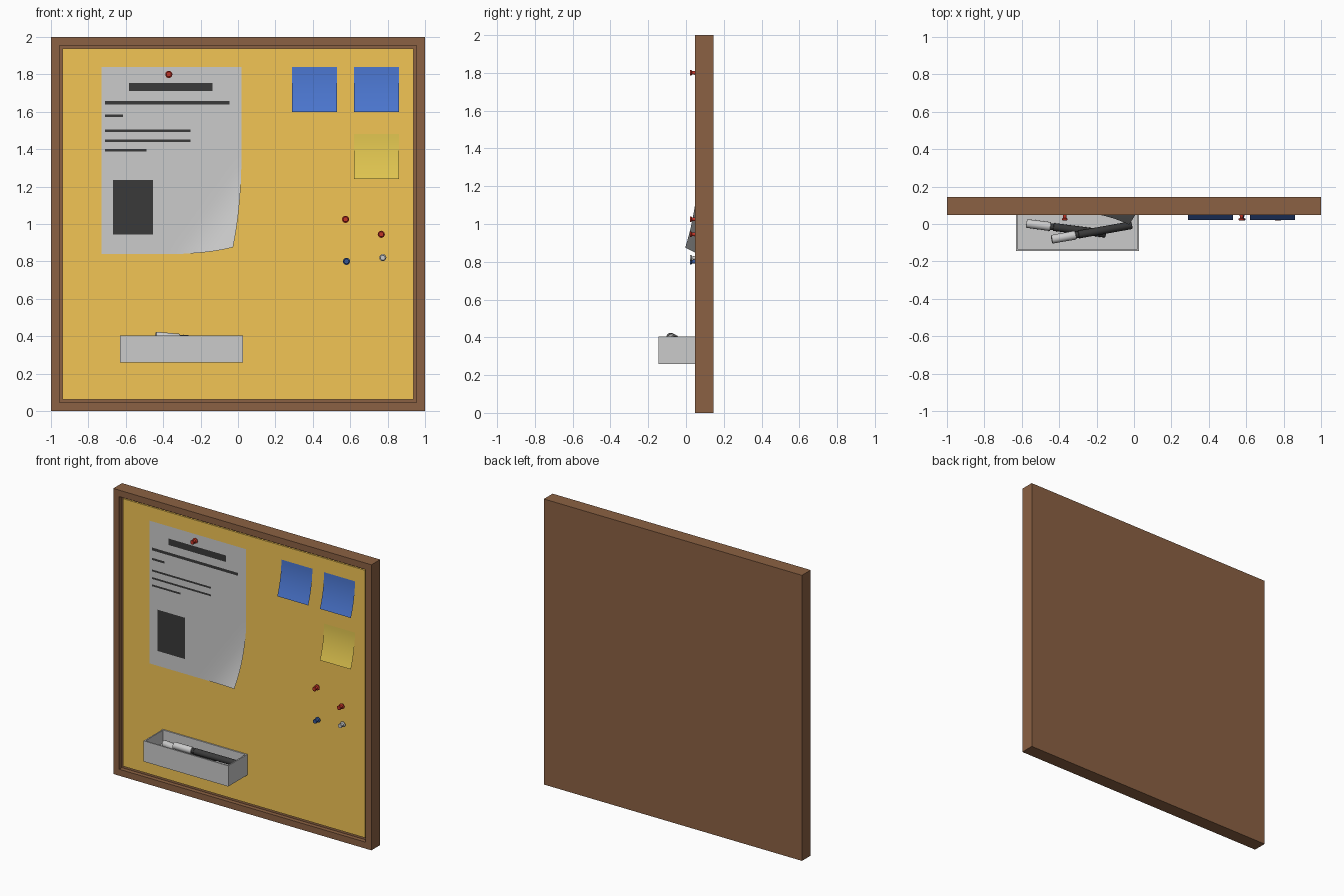
import bpy, bmesh, math
from mathutils import Vector, Matrix

if "Cube" in bpy.data.objects:
    bpy.data.objects.remove(bpy.data.objects["Cube"])

def material(name, r, g, b):
    m = bpy.data.materials.new(name)
    m.diffuse_color = (r, g, b, 1)
    m.use_nodes = True
    m.node_tree.nodes["Principled BSDF"].inputs["Base Color"].default_value = m.diffuse_color
    return m

WOOD = material("wood", .26, .12, .056)
CORK = material("cork", .89, .56, .09)
BLUE = material("blue", .07, .18, .62)
YELLOW = material("yellow", .75, .56, .08)
RED = material("red", .55, .035, .02)
DARK = material("dark", .042, .042, .042)
NAVY = material("navy", .04, .10, .32)

FRONT = 0.048    # front of frame
BOARD = 0.068    # front of cork
BACK = 0.145

def finish(bm, name, mat=None, smooth=False):
    me = bpy.data.meshes.new(name)
    bm.to_mesh(me)
    bm.free()
    ob = bpy.data.objects.new(name, me)
    bpy.context.collection.objects.link(ob)
    if mat:
        me.materials.append(mat)
    if smooth:
        bpy.ops.object.select_all(action='DESELECT')
        ob.select_set(True)
        bpy.context.view_layer.objects.active = ob
        bpy.ops.object.shade_smooth_by_angle(angle=math.radians(40))
    return ob

def box(name, lo, hi, mat=None, hollow=None, wall=0, depth=0):
    """Box; optionally sink a recess into the face whose normal is `hollow`."""
    lo, hi = Vector(lo), Vector(hi)
    bm = bmesh.new()
    bmesh.ops.create_cube(bm, size=1, matrix=Matrix.Translation((lo + hi) / 2)
                          @ Matrix.Diagonal((*(hi - lo), 1)))
    if hollow:
        n = Vector(hollow)
        bm.normal_update()
        face = max(bm.faces, key=lambda f: f.normal.dot(n))
        bmesh.ops.inset_region(bm, faces=[face], thickness=wall)
        new = bmesh.ops.extrude_discrete_faces(bm, faces=[face])["faces"][0]
        bmesh.ops.translate(bm, verts=new.verts, vec=-n * depth)
    return finish(bm, name, mat)

def sheet(name, x0, x1, z0, z1, place, mat=None, nx=1, nz=1):
    """Thin sheet facing -y; place(x, z) gives each point's final position."""
    bm = bmesh.new()
    rows = [[bm.verts.new(place(x0 + (x1 - x0) * i / nx, z0 + (z1 - z0) * j / nz))
             for i in range(nx + 1)] for j in range(nz + 1)]
    for a, b in zip(rows, rows[1:]):
        for i in range(nx):
            bm.faces.new((a[i], a[i + 1], b[i + 1], b[i]))
    return finish(bm, name, mat, smooth=nx * nz > 1)

def lathe(name, start, direction, profile, mat=None, sides=20):
    """Solid turned around `direction`; profile is (distance, radius)."""
    m = Matrix.Translation(start) @ Vector(direction).to_track_quat('Z', 'Y').to_matrix().to_4x4()
    bm = bmesh.new()
    rings = [[bm.verts.new(m @ Vector((r * math.cos(k * math.tau / sides),
                                       r * math.sin(k * math.tau / sides), d)))
              for k in range(sides)] for d, r in profile]
    for a, b in zip(rings, rings[1:]):
        for k in range(sides):
            n = (k + 1) % sides
            bm.faces.new((a[k], a[n], b[n], b[k]))
    bm.faces.new(rings[0][::-1])
    bm.faces.new(rings[-1])
    return finish(bm, name, mat, smooth=True)

# wooden frame with closed back, and cork panel
box("frame", (-1, FRONT, 0), (1, BACK, 2), WOOD, (0, -1, 0), .064, .03)
box("cork_board", (-.937, BOARD, .063), (.937, .08, 1.937), CORK)

# paper sheet with its lower right corner curling away
def curl(x, z):
    d = max(0, (x + .35) * .81 - (z - .84) * .587) / .3
    k = d * d
    return (x - .045 * k, BOARD - .003 - .07 * k, z + .036 * k)

sheet("paper", -.73, .018, .84, 1.84, curl, None, 24, 32)

# printed bars and picture block
def ink(x, z):
    return (x, BOARD - .005, z)

bars = [(-.583, -.137, 1.71, 1.755), (-.712, -.045, 1.638, 1.658),
        (-.712, -.614, 1.571, 1.586), (-.712, -.255, 1.491, 1.504),
        (-.712, -.255, 1.438, 1.451), (-.712, -.49, 1.387, 1.4)]
for i, b in enumerate(bars):
    sheet(f"printed_bar_{i + 1}", *b, ink, DARK)
sheet("printed_picture", -.667, -.455, .945, 1.234, ink, DARK)

# sticky notes, bottoms bending outward
for i, (x, z, mat) in enumerate([(.29, 1.6, BLUE), (.62, 1.6, BLUE), (.62, 1.24, YELLOW)]):
    def bend(px, pz, z=z):
        t = 1 - (pz - z) / .24
        return (px, BOARD - .002 - .045 * t * t, pz)
    sheet(f"sticky_note_{i + 1}", x, x + .24, z, z + .24, bend, mat, 1, 10)

# push pins
pin_profile = [(0, .003), (.010, .003), (.012, .019), (.016, .019), (.020, .010),
               (.036, .009), (.039, .015), (.046, .015), (.048, .013)]
for i, (x, z, mat) in enumerate([(-.37, 1.8, RED), (.575, 1.025, RED), (.766, .945, RED),
                                 (.58, .8, NAVY), (.774, .82, None)]):
    lathe(f"push_pin_{i + 1}", (x, BOARD, z), (0, -1, 0), pin_profile, mat)

# pen tray
box("tray", (-.63, -.145, .26), (.026, BOARD, .405), None, (0, 0, 1), .013, .09)

# two marker pens: grey cap, dark barrel
for i, (a, b) in enumerate([((-.575, .003, .345), (-.15, -.052, .34)),
                            ((-.44, -.082, .401), (-.012, -.006, .36))]):
    a, b = Vector(a), Vector(b)
    d, length = b - a, (b - a).length
    lathe(f"pen_cap_{i + 1}", a, d, [(0, .021), (.003, .023), (.128, .024), (.13, .022)])
    lathe(f"pen_barrel_{i + 1}", a, d, [(.12, .018), (.145, .018), (.147, .021),
                                        (length - .004, .021), (length, .018)], DARK)
